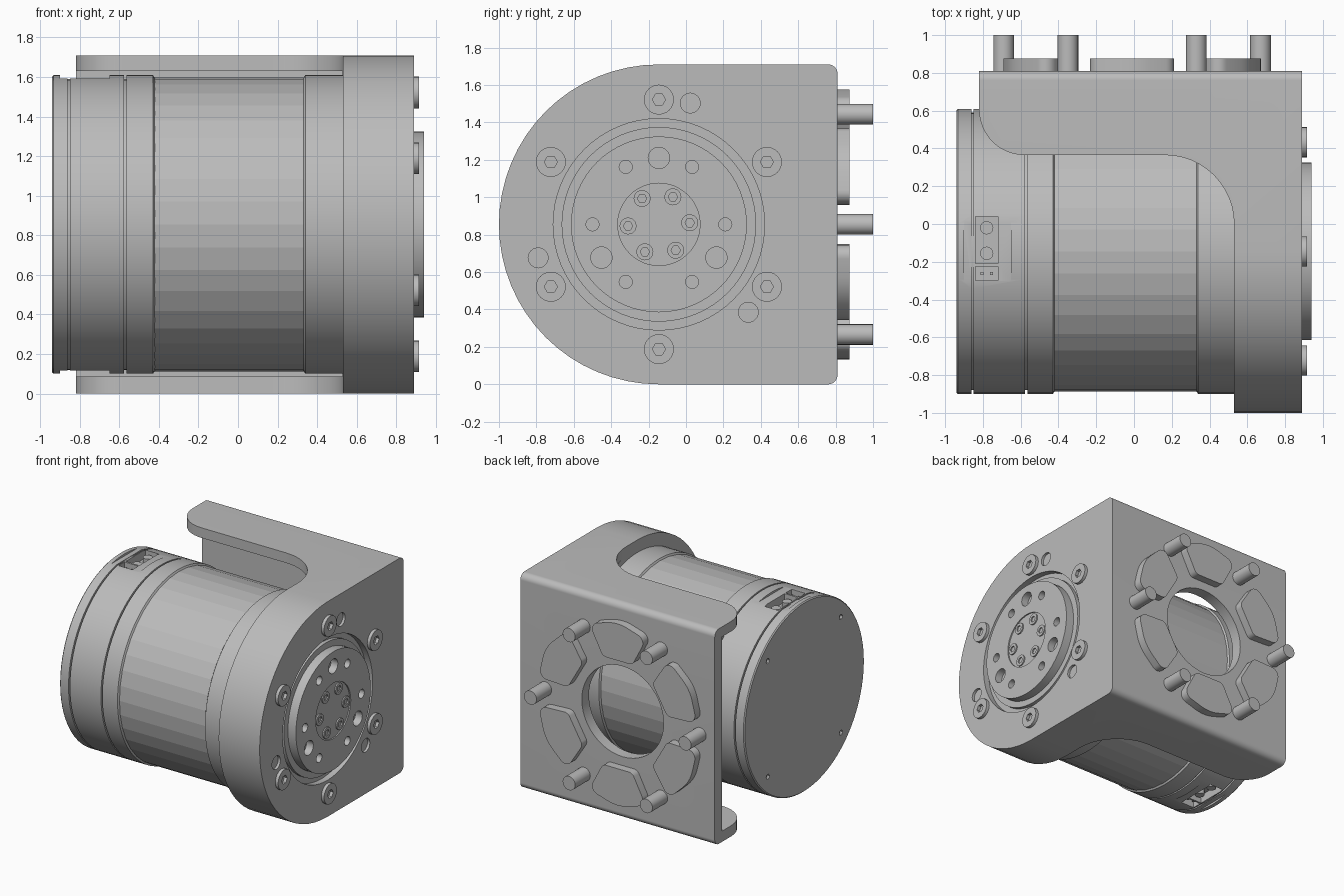
import bpy, bmesh
from math import sin, cos, tan, pi, radians
from mathutils import Vector

if "Cube" in bpy.data.objects:
    bpy.data.objects.remove(bpy.data.objects["Cube"], do_unlink=True)

grey = bpy.data.materials.new("machined_grey")
grey.use_nodes = True
grey.diffuse_color = (0.5, 0.5, 0.5, 1)
grey.node_tree.nodes["Principled BSDF"].inputs["Base Color"].default_value = (0.5, 0.5, 0.5, 1)

CY, CZ = -0.145, 0.855      # motor axis
BX = -0.01                  # centre of the back wall pattern
AXES = {"x": lambda u, v, w: (w, u, v),
        "y": lambda u, v, w: (u, w, v),
        "z": lambda u, v, w: (u, v, w)}


def add_object(name, bm):
    bmesh.ops.remove_doubles(bm, verts=bm.verts, dist=1e-5)
    bmesh.ops.recalc_face_normals(bm, faces=bm.faces)
    mesh = bpy.data.meshes.new(name)
    bm.to_mesh(mesh)
    bm.free()
    mesh.materials.append(grey)
    obj = bpy.data.objects.new(name, mesh)
    bpy.context.collection.objects.link(obj)
    return obj


def solids(name, outlines, axis, start, end):
    """Extrude flat outlines along an axis into one object."""
    bm = bmesh.new()
    place = AXES[axis]
    for pts in outlines:
        n = len(pts)
        a = [bm.verts.new(place(u, v, start)) for u, v in pts]
        b = [bm.verts.new(place(u, v, end)) for u, v in pts]
        bm.faces.new(a)
        bm.faces.new(b[::-1])
        for i in range(n):
            j = (i + 1) % n
            bm.faces.new((a[j], a[i], b[i], b[j]))
    return add_object(name, bm)


def circle(u, v, r, n=24):
    return [(u + r * cos(2 * pi * i / n), v + r * sin(2 * pi * i / n)) for i in range(n)]


def ring(u, v, radius, r, count, first=0, n=24):
    """Circles spaced evenly around a centre."""
    angles = [radians(first) + 2 * pi * i / count for i in range(count)]
    return [circle(u + radius * cos(a), v + radius * sin(a), r, n) for a in angles]


def rect(u0, v0, u1, v1):
    return [(u0, v0), (u1, v0), (u1, v1), (u0, v1)]


def rounded(corners, steps=12):
    """Polygon from (u, v, fillet radius) corners."""
    out = []
    for i, (u, v, r) in enumerate(corners):
        p = Vector((u, v))
        if r == 0:
            out.append((u, v))
            continue
        d1 = (Vector(corners[i - 1][:2]) - p).normalized()
        d2 = (Vector(corners[(i + 1) % len(corners)][:2]) - p).normalized()
        half = d1.angle(d2) / 2
        c = p + (d1 + d2).normalized() * r / sin(half)
        a, b = p + d1 * r / tan(half) - c, p + d2 * r / tan(half) - c
        w = a.angle(b)
        for k in range(steps + 1):
            s = k / steps
            q = c + (a * sin((1 - s) * w) + b * sin(s * w)) / sin(w)
            if not out or (q - Vector(out[-1])).length > 1e-4:
                out.append(tuple(q))
    if (Vector(out[0]) - Vector(out[-1])).length < 1e-4:
        out.pop()
    return out


def combine(obj, cutter, operation="DIFFERENCE"):
    mod = obj.modifiers.new("cut", "BOOLEAN")
    mod.operation = operation
    mod.solver = "EXACT"
    mod.object = cutter
    bpy.context.view_layer.objects.active = obj
    bpy.ops.object.modifier_apply(modifier=mod.name)
    bpy.data.objects.remove(cutter, do_unlink=True)


def cut(obj, outlines, axis, start, end):
    combine(obj, solids("cutter", outlines, axis, start, end))


# Bracket: D-shaped face, back wall and two flanges
bracket = solids("bracket", [rounded([(-1, 0, 0.855), (0.81, 0, 0.05),
                                      (0.81, 1.71, 0.05), (-1, 1.71, 0.855)], 16)], "x", -0.82, 0.89)
plan = rounded([(-0.82, 0.9, 0), (-0.82, 0.365, 0.24), (0.53, 0.365, 0.365),
                (0.53, -1.1, 0), (1, -1.1, 0), (1, 0.9, 0)])
combine(bracket, solids("plan", [plan], "z", -0.1, 1.8), "INTERSECT")
cut(bracket, [rect(-1, -1.2, 0.528, 0.72)], "z", 0.085, 1.63)
cut(bracket, [circle(BX, CZ, 0.36, 48)], "y", 0.6, 0.95)
cut(bracket, [circle(CY, CZ, 0.565, 64)], "x", 0.84, 1)
cut(bracket, ring(CY, CZ, 0.67, 0.053, 3, 75.5), "x", 0.87, 1)

# Face bolts with hex sockets
bolts = solids("face_bolts", ring(CY, CZ, 0.667, 0.08, 6, 30), "x", 0.86, 0.915)
cut(bolts, ring(CY, CZ, 0.667, 0.035, 6, 30, 6), "x", 0.885, 1)

# Output flange with its holes and hub
solids("bearing_ring", [circle(CY, CZ, 0.52, 64)], "x", 0.8, 0.87)
flange = solids("output_flange", [circle(CY, CZ, 0.47, 64)], "x", 0.82, 0.94)
cut(flange, ring(CY, CZ, 0.355, 0.057, 3, 90), "x", 0.88, 1)
cut(flange, ring(CY, CZ, 0.355, 0.035, 6, 0, 16), "x", 0.89, 1)
cut(flange, [circle(CY, CZ, 0.22, 48)], "x", 0.93, 1)
screws = solids("hub_screws", ring(CY, CZ, 0.165, 0.045, 6, 3), "x", 0.9, 0.94)
cut(screws, ring(CY, CZ, 0.165, 0.025, 6, 3, 6), "x", 0.92, 1)

# Motor housing, turned about its axis
half = [(-0.94, 0), (-0.94, 0.747), (-0.932, 0.755)]
for x in (-0.855, -0.57):
    half += [(x - 0.006, 0.755), (x - 0.006, 0.735), (x + 0.006, 0.735), (x + 0.006, 0.755)]
half += [(-0.43, 0.755), (-0.41, 0.725), (0.32, 0.725), (0.34, 0.755), (0.54, 0.755), (0.54, 0)]
bm = bmesh.new()
vs = [bm.verts.new((x, CY, CZ + r)) for x, r in half]
es = [bm.edges.new(pair) for pair in zip(vs, vs[1:])]
bmesh.ops.spin(bm, geom=vs + es, cent=(0, CY, CZ), axis=(1, 0, 0),
               angle=2 * pi, steps=96, use_duplicate=False)
housing = add_object("motor_housing", bm)
cut(housing, ring(CY, CZ, 0.65, 0.02, 4, 45, 12), "x", -1, -0.92)

# Faceted middle of the housing
drum = solids("faceted_drum", [circle(CY, CZ, 0.743, 40)], "x", -0.421, 0.331)

# Connector flats and sockets, above and below
for side, label in ((1, "upper"), (-1, "lower")):
    def level(h):
        return CZ + side * h
    cut(housing, [rect(-0.9, -0.4, -0.65, 0.1)], "z", level(0.738), level(0.9))
    cut(housing, [rect(-0.84, -0.21, -0.72, 0.04), rect(-0.84, -0.3, -0.72, -0.225)],
        "z", level(0.67), level(0.8))
    plugs = [circle(-0.78, y, 0.035) for y in (-0.02, -0.155)]
    plugs += [rect(x - 0.008, -0.27, x + 0.008, -0.254) for x in (-0.805, -0.755)]
    solids(label + "_connector_pins", plugs, "z", level(0.66), level(0.715))

# Mounting pads and studs on the back wall
pad = rounded([(-0.13, 0.43, 0.05), (0.13, 0.43, 0.05), (0.25, 0.66, 0.06),
               (0, 0.735, 0.3), (-0.25, 0.66, 0.06)], 6)
pads = []
for i in range(6):
    c, s = cos(i * pi / 3), sin(i * pi / 3)
    pads.append([(BX + u * c - v * s, CZ + u * s + v * c) for u, v in pad])
solids("mounting_pads", pads, "y", 0.8, 0.875)
solids("mounting_studs", ring(BX, CZ, 0.68, 0.055, 6), "y", 0.8, 1)

# Smooth the round parts, keep edges sharp
bpy.ops.object.select_all(action="DESELECT")
for obj in bpy.context.collection.objects:
    if obj.type == "MESH" and obj != drum:
        obj.select_set(True)
        bpy.context.view_layer.objects.active = obj
bpy.ops.object.shade_smooth_by_angle(angle=radians(30))
